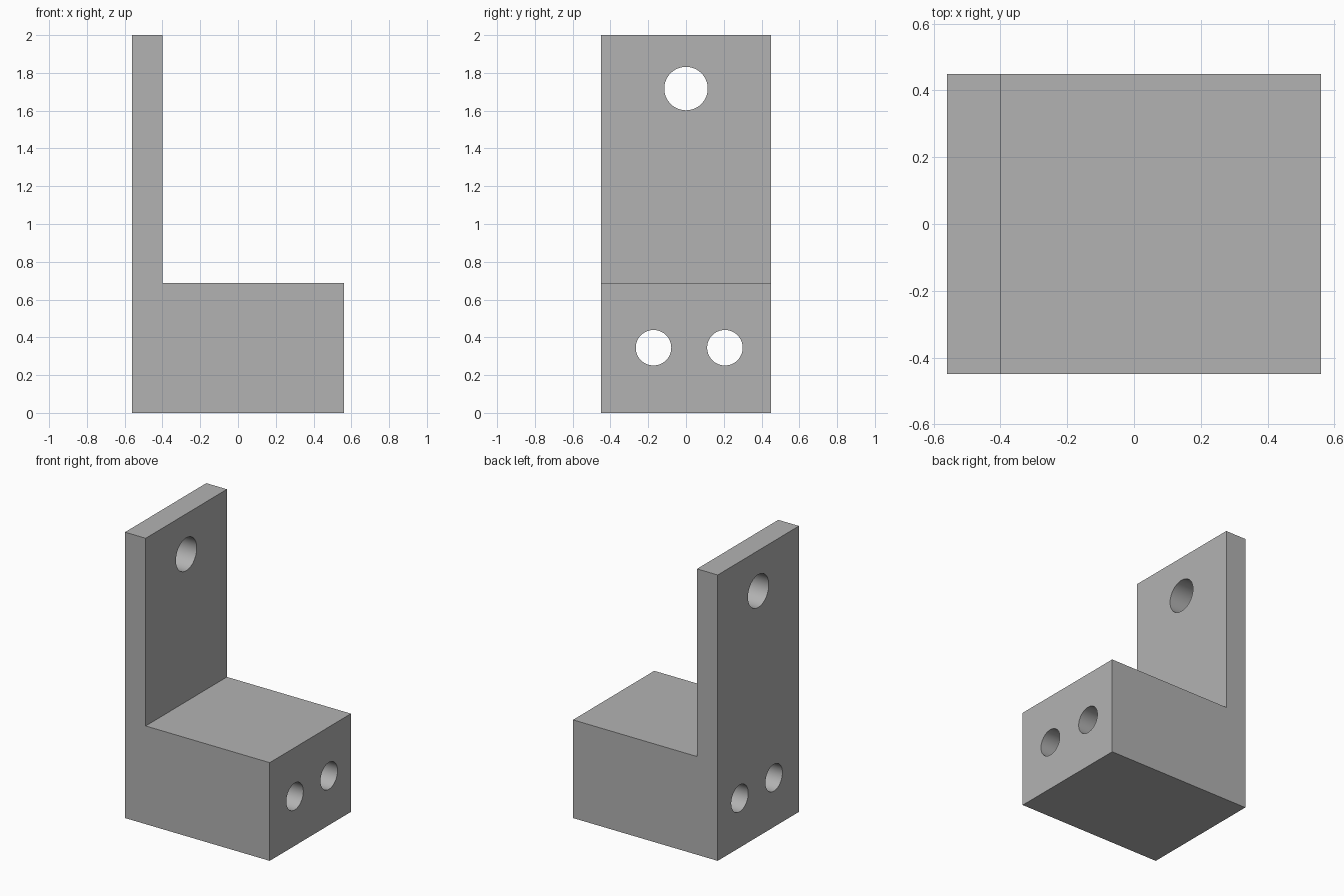
import bpy
import bmesh
from math import radians
from mathutils import Matrix, Vector

cube = bpy.data.objects.get("Cube")
if cube:
    bpy.data.objects.remove(cube, do_unlink=True)

HALF_X, HALF_Y = 0.56, 0.449
PLATE_X, BLOCK_TOP, HEIGHT = -0.40, 0.687, 2.0

# Plain grey finish
grey = bpy.data.materials.new("plain_grey")
grey.use_nodes = True
colour = (0.448, 0.448, 0.448, 1)
grey.diffuse_color = colour
grey.node_tree.nodes["Principled BSDF"].inputs["Base Color"].default_value = colour


def make_object(name, bm):
    bmesh.ops.recalc_face_normals(bm, faces=bm.faces)
    mesh = bpy.data.meshes.new(name)
    bm.to_mesh(mesh)
    bm.free()
    mesh.materials.append(grey)
    obj = bpy.data.objects.new(name, mesh)
    bpy.context.collection.objects.link(obj)
    return obj


# L-shaped bracket: side profile extruded across its width
profile = [(-HALF_X, 0), (HALF_X, 0), (HALF_X, BLOCK_TOP),
           (PLATE_X, BLOCK_TOP), (PLATE_X, HEIGHT), (-HALF_X, HEIGHT)]
bm = bmesh.new()
face = bm.faces.new([bm.verts.new((x, -HALF_Y, z)) for x, z in profile])
extruded = bmesh.ops.extrude_face_region(bm, geom=[face])["geom"]
bmesh.ops.translate(bm, vec=(0, 2 * HALF_Y, 0),
                    verts=[v for v in extruded if isinstance(v, bmesh.types.BMVert)])
bracket = make_object("bracket", bm)

# Bores along x: one in the upright plate, two through the block (y, z, radius)
bm = bmesh.new()
for y, z, radius in [(0, 1.717, 0.115), (-0.172, 0.345, 0.094), (0.206, 0.345, 0.094)]:
    bmesh.ops.create_cone(bm, cap_ends=True, segments=64, radius1=radius, radius2=radius,
                          depth=2, matrix=Matrix.Translation((0, y, z))
                          @ Matrix.Rotation(radians(90), 4, "Y"))
cutter = make_object("bore_cutter", bm)

cut = bracket.modifiers.new("bores", "BOOLEAN")
cut.operation = "DIFFERENCE"
cut.solver = "EXACT"
cut.object = cutter
bpy.ops.object.select_all(action="DESELECT")
bracket.select_set(True)
bpy.context.view_layer.objects.active = bracket
bpy.ops.object.modifier_apply(modifier=cut.name)
bpy.data.objects.remove(cutter, do_unlink=True)

# Smooth bore walls, crisp edges
bpy.ops.object.shade_smooth_by_angle(angle=radians(30))
